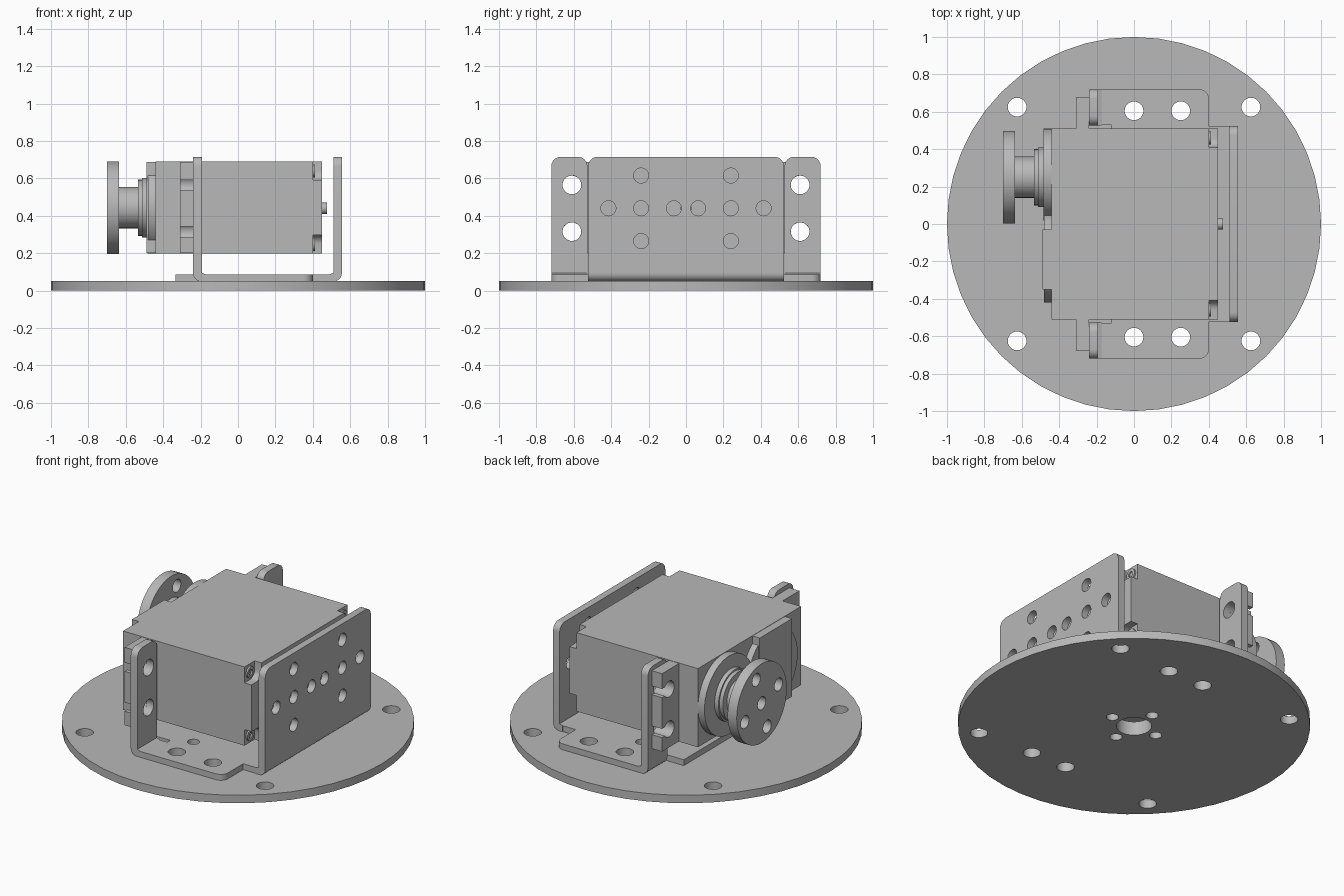
import bpy, bmesh
from math import sin, cos, pi, radians, asin
from mathutils import Matrix, Vector

cube = bpy.data.objects.get("Cube")
if cube:
    bpy.data.objects.remove(cube, do_unlink=True)

GREY = (0.48, 0.48, 0.48, 1)
mat = bpy.data.materials.new("plain grey")
mat.use_nodes = True
mat.diffuse_color = GREY
mat.node_tree.nodes["Principled BSDF"].inputs["Base Color"].default_value = GREY

# Columns give the world directions of the sheet's u, v and thickness
FRAMES = {
    "z": Matrix.Identity(3),
    "x": Matrix(((0, 0, 1), (1, 0, 0), (0, 1, 0))),   # u = y, v = z
    "y": Matrix(((0, 1, 0), (0, 0, 1), (1, 0, 0))),   # u = z, v = x
}
parts = []


def circle(u, v, r, n=32):
    return [(u + r * cos(2 * pi * i / n), v + r * sin(2 * pi * i / n)) for i in range(n)]


def rounded(corners, steps=6):
    """Outline from (u, v) or (u, v, radius) corners."""
    out = []
    for i, c in enumerate(corners):
        p = Vector(c[:2])
        if len(c) == 2:
            out.append(tuple(p))
            continue
        a = (Vector(corners[i - 1][:2]) - p).normalized()
        b = (Vector(corners[(i + 1) % len(corners)][:2]) - p).normalized()
        for k in range(steps + 1):
            t = k / steps * pi / 2
            out.append(tuple(p + c[2] * (a * (1 - sin(t)) + b * (1 - cos(t)))))
    return out


def rect(u0, u1, v0, v1):
    return [(u0, v0), (u1, v0), (u1, v1), (u0, v1)]


def sheet(name, axis, lo, hi, outline, holes=()):
    """Extrude a flat outline with holes between lo and hi along an axis."""
    curve = bpy.data.curves.new(name, "CURVE")
    curve.dimensions = "2D"
    curve.fill_mode = "BOTH"
    curve.extrude = (hi - lo) / 2
    for loop in [outline, *holes]:
        spline = curve.splines.new("POLY")
        spline.points.add(len(loop) - 1)
        for pt, (u, v) in zip(spline.points, loop):
            pt.co = (u, v, 0, 1)
        spline.use_cyclic_u = True
    temp = bpy.data.objects.new(name + " profile", curve)
    bpy.context.collection.objects.link(temp)
    bpy.context.view_layer.update()
    mesh = bpy.data.meshes.new_from_object(
        temp.evaluated_get(bpy.context.evaluated_depsgraph_get()))
    bpy.data.objects.remove(temp, do_unlink=True)
    frame = FRAMES[axis]
    mesh.transform(Matrix.Translation(frame @ Vector((0, 0, (lo + hi) / 2))) @ frame.to_4x4())
    bm = bmesh.new()
    bm.from_mesh(mesh)
    bmesh.ops.remove_doubles(bm, verts=bm.verts, dist=0.0002)
    bmesh.ops.recalc_face_normals(bm, faces=bm.faces)
    bm.to_mesh(mesh)
    bm.free()
    mesh.name = name
    mesh.materials.clear()
    mesh.materials.append(mat)
    obj = bpy.data.objects.new(name, mesh)
    bpy.context.collection.objects.link(obj)
    parts.append(obj)
    return obj


# Round base with mounting holes
bolts = [(x, s * 0.605) for x in (0, 0.25) for s in (-1, 1)]
centre_holes = [circle(0, 0, 0.1)] + [
    circle(0.16 * cos(k * pi / 2), 0.16 * sin(k * pi / 2), 0.035) for k in range(4)]
base_holes = [circle(x, y, 0.05) for x, y in bolts] + [
    circle(sx * 0.625, sy * 0.625, 0.05) for sx in (-1, 1) for sy in (-1, 1)]
sheet("base_disc", "z", 0, 0.05, circle(0, 0, 1, 48), base_holes + centre_holes)

# Bracket floor
half = [(0.52, 0.52), (0.4, 0.52), (0.4, 0.72, 0.05), (-0.2, 0.72), (-0.2, 0.53),
        (-0.12, 0.53), (-0.12, 0.5), (-0.335, 0.5)]
mirrored = [(c[0], -c[1], *c[2:]) for c in reversed(half)]
sheet("bracket_floor", "z", 0.05, 0.087, rounded(half + mirrored),
      [circle(x, y, 0.05) for x, y in bolts] + centre_holes
      + [circle(0, s * 0.44, 0.035) for s in (-1, 1)])

# Bracket rear plate, with the bend at its foot
plate_holes = [circle(s * y, z, 0.04) for s in (-1, 1)
               for y, z in ((0.24, 0.615), (0.24, 0.265), (0.415, 0.44), (0.24, 0.44), (0.065, 0.44))]
sheet("bracket_rear_plate", "x", 0.51, 0.555,
      rounded([(-0.523, 0.095), (0.523, 0.095), (0.523, 0.715, 0.05), (-0.523, 0.715, 0.05)]),
      plate_holes)


def bend(name, y0, y1, outer, inner):
    s = 1 if outer > inner else -1
    sheet(name, "y", y0, y1, rounded([
        (0.05, inner - s * 0.02), (0.05, outer, 0.042), (0.095, outer),
        (0.095, inner), (0.087, inner - s * 0.02)]))


bend("rear_bend", -0.523, 0.523, 0.555, 0.51)

# Paired front tabs and open-slotted servo ears
for s, side in ((1, "left"), (-1, "right")):
    y0, y1 = sorted((s * 0.527, s * 0.72))
    sheet("bracket_tab_" + side, "x", -0.24, -0.193,
          rounded([(y0, 0.095), (y1, 0.095), (y1, 0.715, 0.05), (y0, 0.715, 0.05)]),
          [circle(s * 0.61, z, 0.05) for z in (0.315, 0.565)])
    bend("tab_bend_" + side, y0, y1, -0.24, -0.193)
    ear = [(s * 0.5, 0.2), (s * 0.68, 0.2)]
    gap = asin(0.55)
    for z in (0.315, 0.565):
        ear.append((s * 0.68, z - 0.0275))
        for k in range(17):
            a = -gap - k / 16 * (2 * pi - 2 * gap)
            ear.append((s * (0.61 + 0.05 * cos(a)), z + 0.05 * sin(a)))
        ear.append((s * 0.68, z + 0.0275))
    ear += [(s * 0.68, 0.688), (s * 0.5, 0.688)]
    sheet("servo_ear_" + side, "x", -0.31, -0.24, ear)

# Servo body and its rear layer with relieved corners
sheet("servo_body", "x", -0.44, 0.402, rect(-0.51, 0.51, 0.197, 0.69))
w0, w1, h0, h1, n = -0.51, 0.51, 0.197, 0.69, 0.1
sheet("servo_rear_layer", "x", 0.402, 0.45, rounded([
    (w0 + n, h0), (w1 - n, h0), (w1 - n, h0 + n, 0.05), (w1, h0 + n),
    (w1, h1 - n), (w1 - n, h1 - n, 0.05), (w1 - n, h1), (w0 + n, h1),
    (w0 + n, h1 - n, 0.05), (w0, h1 - n), (w0, h0 + n), (w0 + n, h0 + n, 0.05)]))
for y in (-0.46, 0.46):
    for z in (0.247, 0.64):
        sheet("corner_screw", "x", 0.4, 0.412, circle(y, z, 0.035, 20), [circle(y, z, 0.018, 12)])
sheet("cable_exit", "x", 0.45, 0.475, circle(0, 0.44, 0.03, 20))

# Gear cover: two round housings joined by a raised panel
sheet("gear_housing", "x", -0.485, -0.44, circle(0.265, 0.443, 0.245, 48))
sheet("idler_housing", "x", -0.48, -0.44, circle(-0.175, 0.443, 0.245, 48))
sheet("cover_panel", "x", -0.49, -0.44, rect(-0.35, -0.03, 0.2, 0.688))

# Output shaft, stepped collars and drilled horn
for name, x0, x1, r in (("collar_wide", -0.512, -0.48, 0.16), ("collar_narrow", -0.535, -0.51, 0.15),
                        ("output_shaft", -0.645, -0.53, 0.11)):
    sheet(name, "x", x0, x1, circle(0.25, 0.443, r, 40))
horn_holes = [circle(0.25, 0.443, 0.04, 24)] + [
    circle(0.25 + 0.175 * cos(radians(72 + 90 * k)), 0.443 + 0.175 * sin(radians(72 + 90 * k)), 0.04, 24)
    for k in range(4)]
sheet("output_horn", "x", -0.7, -0.637, circle(0.25, 0.443, 0.248, 48), horn_holes)

# Smooth the round walls, keep edges crisp
bpy.ops.object.select_all(action="DESELECT")
for obj in parts:
    obj.select_set(True)
bpy.context.view_layer.objects.active = parts[0]
bpy.ops.object.shade_smooth_by_angle(angle=radians(30))
